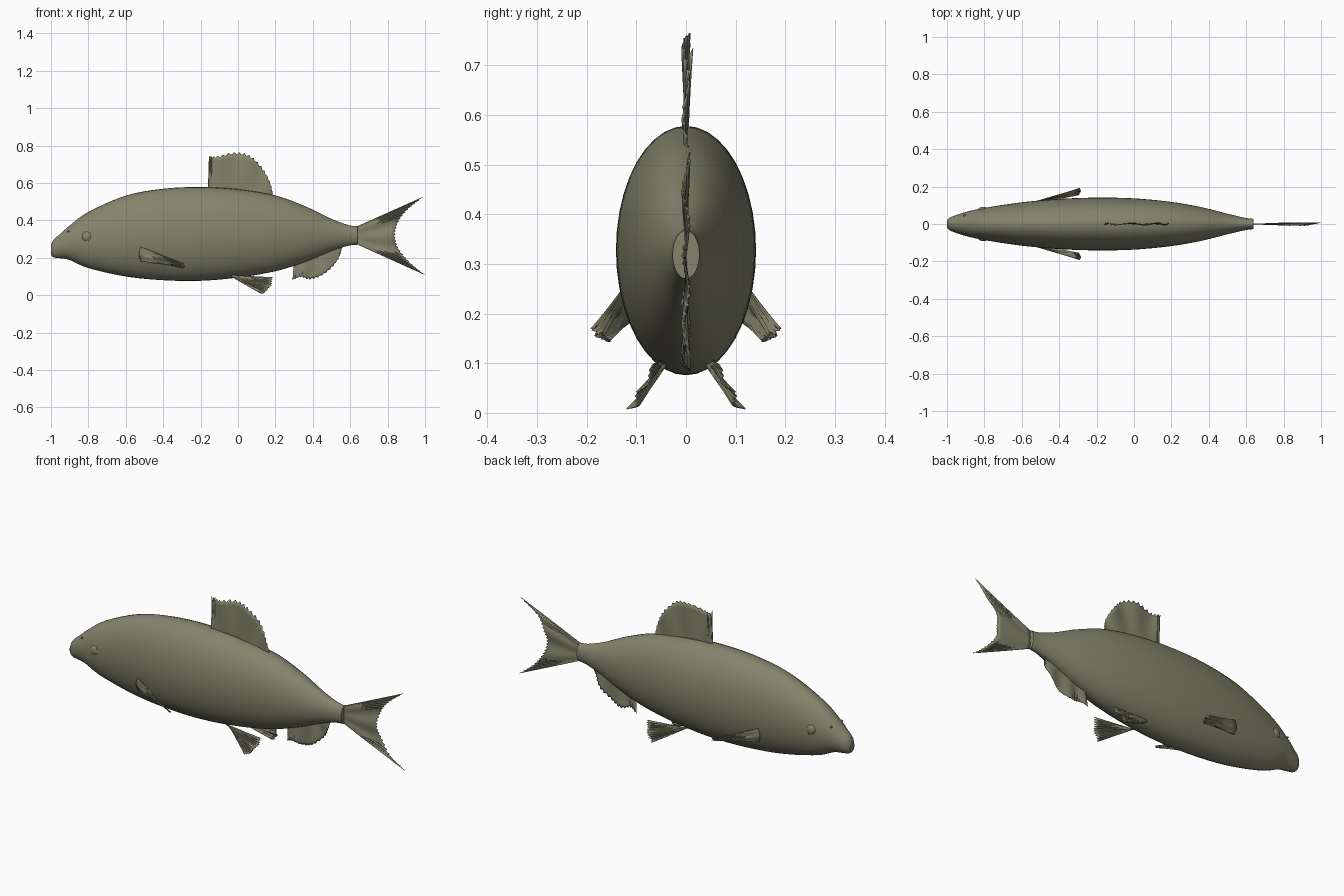
import bpy, bmesh, math
from mathutils import Vector

if "Cube" in bpy.data.objects:
    bpy.data.objects.remove(bpy.data.objects["Cube"])

olive = bpy.data.materials.new("olive skin")
olive.use_nodes = True
OLIVE = (0.23, 0.23, 0.15, 1)
olive.diffuse_color = OLIVE
olive.node_tree.nodes["Principled BSDF"].inputs["Base Color"].default_value = OLIVE


def spline(points, u):
    """Smooth curve through the points, u from 0 to 1."""
    pts = [Vector(p) for p in points]
    s = u * (len(pts) - 1)
    i = min(int(s), len(pts) - 2)
    t = s - i
    b, c = pts[i], pts[i + 1]
    a = pts[i - 1] if i else b * 2 - c
    d = pts[i + 2] if i + 2 < len(pts) else c * 2 - b
    return 0.5 * (2 * b + (c - a) * t + (2 * a - 5 * b + 4 * c - d) * t ** 2
                  + (3 * b - a - 3 * c + d) * t ** 3)


def finish(name, bm, angle=40):
    bmesh.ops.recalc_face_normals(bm, faces=bm.faces)
    mesh = bpy.data.meshes.new(name)
    bm.to_mesh(mesh)
    bm.free()
    mesh.materials.append(olive)
    obj = bpy.data.objects.new(name, mesh)
    bpy.context.collection.objects.link(obj)
    bpy.ops.object.select_all(action="DESELECT")
    obj.select_set(True)
    bpy.context.view_layer.objects.active = obj
    bpy.ops.object.shade_smooth_by_angle(angle=math.radians(angle))
    return obj


def skin_rows(bm, rows, closed=False):
    for r, s in zip(rows, rows[1:]):
        n = len(r)
        for k in range(n if closed else n - 1):
            bm.faces.new((r[k], r[(k + 1) % n], s[(k + 1) % n], s[k]))


def fin(name, root, edge, ripple, rays=36, waves=4, jag=0.05, steps=8):
    """Rippled sheet from a root curve to a ragged outer edge."""
    bm = bmesh.new()
    rows = []
    for i in range(rays + 1):
        u = i / rays
        a, b = spline(root, u), spline(edge, u)
        reach = 1 - jag * (i % 2)
        row = []
        for j in range(steps + 1):
            t = j / steps
            wave = math.sin(u * waves * math.tau + 1.2 * t) + 0.35 * (-1) ** i
            row.append(bm.verts.new(a.lerp(b, t * reach) + Vector(ripple) * wave * t))
        rows.append(row)
    skin_rows(bm, rows)
    obj = finish(name, bm, 60)
    mod = obj.modifiers.new("thickness", "SOLIDIFY")
    mod.thickness = 0.003
    mod.offset = 0
    return obj


def ball(name, centre, radii):
    bm = bmesh.new()
    bmesh.ops.create_uvsphere(bm, u_segments=20, v_segments=12, radius=1)
    bmesh.ops.scale(bm, vec=radii, verts=bm.verts)
    bmesh.ops.translate(bm, vec=centre, verts=bm.verts)
    return finish(name, bm)


# Body: elliptical sections as (x, bottom, top), with half widths alongside
heights = [(-1, .215, .27), (-.985, .202, .298), (-.95, .197, .328), (-.9, .188, .372),
           (-.8, .145, .445), (-.6, .1, .532), (-.4, .08, .569), (-.2, .077, .578),
           (0, .094, .566), (.2, .128, .533), (.36, .178, .475), (.5, .236, .408),
           (.59, .264, .375), (.64, .27, .368)]
widths = [.02, .034, .048, .064, .086, .116, .134, .141, .137, .118, .09, .055, .034, .027]
stations = [Vector((*h, w)) for h, w in zip(heights, widths)]
bm = bmesh.new()
rings = []
LENGTHS, SIDES = 78, 40
for i in range(LENGTHS + 1):
    x, low, high, half = spline(stations, i / LENGTHS)
    ring = []
    for k in range(SIDES):
        a = math.tau * k / SIDES
        ring.append(bm.verts.new((x, half * math.cos(a),
                                  (low + high) / 2 + (high - low) / 2 * math.sin(a))))
    rings.append(ring)
skin_rows(bm, rings, closed=True)
bm.faces.new(rings[0])
bm.faces.new(rings[-1])
finish("body", bm)

# Fins on the centre line
fin("dorsal_fin",
    [(-.155, 0, .56), (0, 0, .55), (.185, 0, .52)],
    [(-.155, 0, .745), (-.11, 0, .745), (-.02, 0, .765), (.06, 0, .75),
     (.125, 0, .69), (.17, 0, .61), (.187, 0, .53)],
    (0, .006, 0), waves=3, jag=.06)
fin("dorsal_spine",
    [(-.16, -.003, .56), (-.14, .004, .56)],
    [(-.155, -.009, .755), (-.137, .009, .735)],
    (0, .004, 0), rays=6, waves=1, jag=.12)
fin("anal_fin",
    [(.3, 0, .19), (.42, 0, .225), (.55, 0, .265)],
    [(.292, 0, .08), (.335, 0, .095), (.385, 0, .083), (.45, 0, .105),
     (.51, 0, .155), (.545, 0, .21), (.555, 0, .255)],
    (0, .007, 0), waves=3, jag=.06)
fin("tail_fin",
    [(.63, 0, .365), (.63, 0, .32), (.63, 0, .275)],
    [(.99, 0, .525), (.91, 0, .46), (.86, 0, .395), (.842, 0, .325),
     (.857, 0, .255), (.915, 0, .18), (.998, 0, .11)],
    (0, .006, 0), rays=48, waves=3, jag=.04)

# Paired fins, eyes and nostrils
for side, s in (("left", 1), ("right", -1)):
    fin(side + "_pectoral_fin",
        [(-.52, s * .122, .258), (-.53, s * .12, .22), (-.52, s * .113, .182)],
        [(-.29, s * .183, .165), (-.283, s * .175, .15), (-.3, s * .155, .147)],
        (0, s * .007, .004), rays=24, waves=2, jag=.03)
    fin(side + "_pelvic_fin",
        [(-.03, s * .055, .108), (-.04, s * .045, .102), (-.035, s * .035, .1)],
        [(.188, s * .062, .092), (.178, s * .085, .055), (.155, s * .1, .022),
         (.125, s * .113, .004)],
        (0, s * .005, .003), rays=24, waves=2, jag=.05)
    ball(side + "_eye", (-.805, s * .073, .312), (.03, .019, .03))
    ball(side + "_nostril", (-.907, s * .046, .341), (.006, .006, .004))
